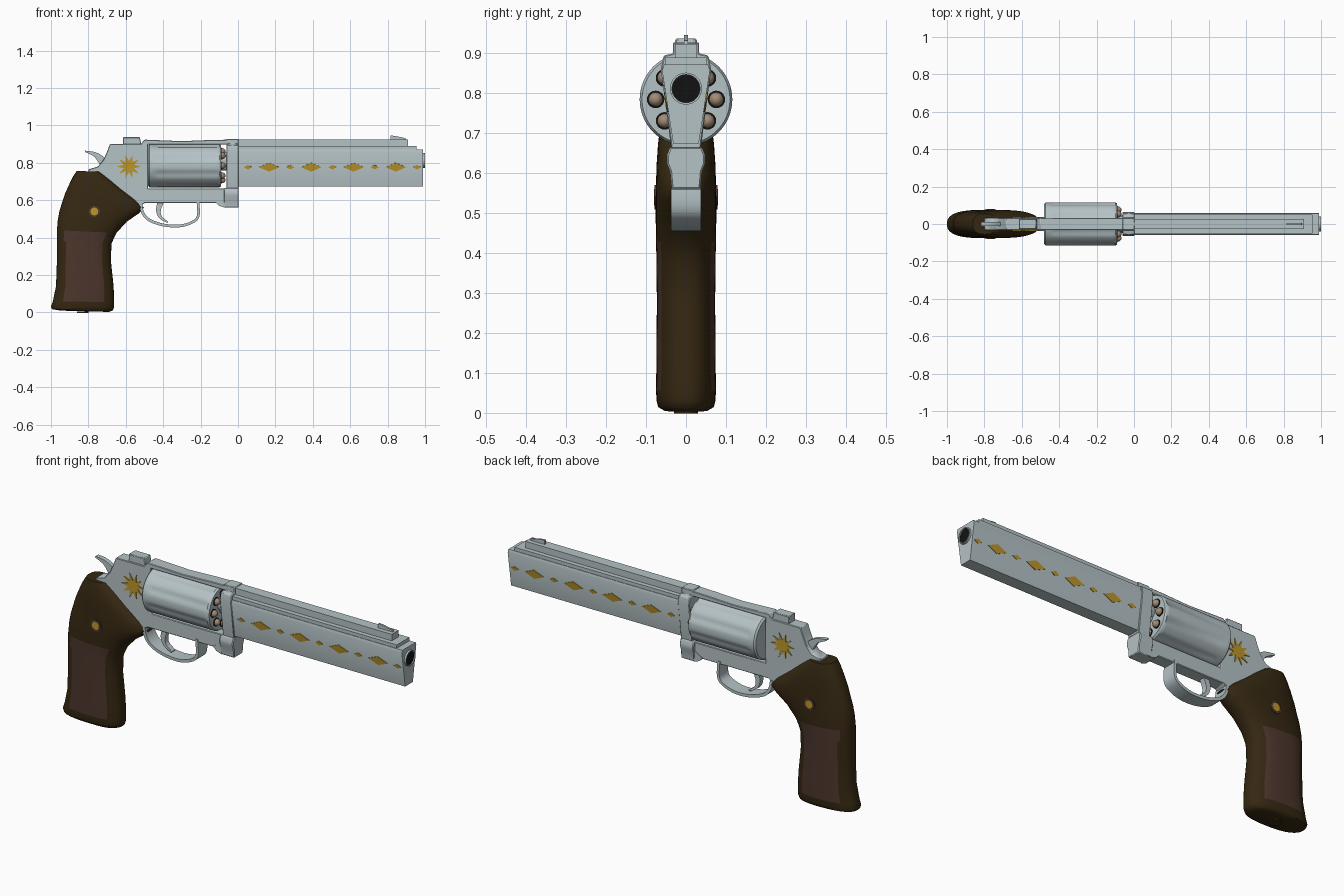
import bpy, bmesh
from math import sin, cos, pi, atan2, radians
from mathutils import Vector, Matrix

if "Cube" in bpy.data.objects:
    bpy.data.objects.remove(bpy.data.objects["Cube"], do_unlink=True)


def material(name, r, g, b):
    m = bpy.data.materials.new(name)
    m.use_nodes = True
    m.diffuse_color = (r, g, b, 1)
    bsdf = m.node_tree.nodes["Principled BSDF"]
    bsdf.inputs["Base Color"].default_value = (r, g, b, 1)
    bsdf.inputs["Roughness"].default_value = 0.6
    return m


STEEL = material("steel", 0.46, 0.54, 0.56)
GOLD = material("gold", 0.5, 0.3, 0.025)
WOOD = material("dark_wood", 0.036, 0.021, 0.006)
PANEL = material("panel_wood", 0.072, 0.036, 0.025)
COPPER = material("bullet_copper", 0.36, 0.26, 0.18)
BLACK = material("bore_black", 0.006, 0.006, 0.006)


def finish(name, bm, *mats, bevel=0, angle=35):
    bmesh.ops.recalc_face_normals(bm, faces=bm.faces)
    mesh = bpy.data.meshes.new(name)
    bm.to_mesh(mesh)
    bm.free()
    for m in mats:
        mesh.materials.append(m)
    ob = bpy.data.objects.new(name, mesh)
    bpy.context.collection.objects.link(ob)
    bpy.ops.object.select_all(action="DESELECT")
    ob.select_set(True)
    bpy.context.view_layer.objects.active = ob
    bpy.ops.object.shade_smooth_by_angle(angle=radians(angle))
    if bevel:
        mod = ob.modifiers.new("edge_bevel", "BEVEL")
        mod.width, mod.segments, mod.limit_method = bevel, 1, "ANGLE"
    return ob


def loft(name, rings, *mats, **kw):
    """Skin closed rings of points and cap both ends."""
    bm = bmesh.new()
    rows = [[bm.verts.new(p) for p in ring] for ring in rings]
    n = len(rows[0])
    for a, b in zip(rows, rows[1:]):
        for i in range(n):
            j = (i + 1) % n
            bm.faces.new((a[i], a[j], b[j], b[i]))
    bm.faces.new(rows[0])
    bm.faces.new(rows[-1])
    return finish(name, bm, *mats, **kw)


def side_prism(name, pts, half, mat=STEEL, mid=0, **kw):
    """Side outline (x, z) extruded across y."""
    return loft(name, [[(x, y, z) for x, z in pts] for y in (mid - half, mid + half)], mat, **kw)


def long_prism(name, half_pts, x0, x1, mat=STEEL, **kw):
    """Half section (y, z), mirrored and extruded along x."""
    pts = half_pts + [(-y, z) for y, z in reversed(half_pts)]
    return loft(name, [[(x, y, z) for y, z in pts] for x in (x0, x1)], mat, **kw)


def lathe(name, profile, cy, cz, mat, seg=32, shape=lambda a, i: 0):
    """Profile (x, radius) turned around an axis along x."""
    rings = []
    for i, (x, r) in enumerate(profile):
        angles = [2 * pi * k / seg for k in range(seg)]
        rings.append([(x, cy + (r - shape(a, i)) * cos(a), cz + (r - shape(a, i)) * sin(a)) for a in angles])
    return loft(name, rings, mat)


def smooth_path(pts, steps=5):
    p = [Vector(q) for q in [pts[0]] + pts + [pts[-1]]]
    out = []
    for a, b, c, d in zip(p, p[1:], p[2:], p[3:]):
        for s in range(steps):
            t = s / steps
            out.append(0.5 * (2 * b + (c - a) * t + (2 * a - 5 * b + 4 * c - d) * t**2 + (3 * b - a - 3 * c + d) * t**3))
    return out + [p[-1]]


def band(name, pts, half, t0, t1):
    """Curved strip whose thickness runs from t0 to t1."""
    path = smooth_path(pts)
    one, two = [], []
    for i, p in enumerate(path):
        d = (path[min(i + 1, len(path) - 1)] - path[max(i - 1, 0)]).normalized()
        t = (t0 + (t1 - t0) * i / (len(path) - 1)) / 2
        one.append(p + Vector((-d.y, d.x)) * t)
        two.append(p - Vector((-d.y, d.x)) * t)
    return side_prism(name, one + two[::-1], half)


# Barrel, its stepped top and the front sight
long_prism("barrel", [(0.032, 0.674), (0.06, 0.858), (0.055, 0.872)], -0.02, 0.99)
long_prism("barrel_top", [(0.052, 0.86), (0.052, 0.89)], -0.02, 0.955)
long_prism("barrel_rib", [(0.028, 0.88), (0.028, 0.924)], -0.02, 0.91)
side_prism("front_sight", [(0.815, 0.92), (0.815, 0.946), (0.84, 0.944), (0.895, 0.932), (0.9, 0.92)], 0.005)
lathe("muzzle_ring", [(0.97, 0.04), (1, 0.04), (1, 0.035), (0.991, 0.035)], 0, 0.812, STEEL)
lathe("bore", [(0.98, 0.035), (0.994, 0.035)], 0, 0.812, BLACK)

# Frame: one C-shaped outline around the cylinder window
HALF = 0.033
side_prism("frame", [
    (0, 0.925), (-0.15, 0.922), (-0.3, 0.916), (-0.5, 0.924), (-0.52, 0.9), (-0.685, 0.9),
    (-0.7, 0.86), (-0.72, 0.815), (-0.75, 0.78), (-0.8, 0.765), (-0.8, 0.72), (-0.54, 0.555),
    (-0.5, 0.585), (0, 0.585), (0, 0.662), (-0.482, 0.662), (-0.482, 0.898), (0, 0.898)], HALF, bevel=0.003)
long_prism("frame_front", [(0.037, 0.662), (0.063, 0.86), (0.056, 0.895), (0.033, 0.9), (0.033, 0.928)],
           -0.062, 0.004, bevel=0.003)
long_prism("frame_lug", [(0.036, 0.56), (0.04, 0.605), (0.048, 0.625), (0.048, 0.645), (0.04, 0.666)],
           -0.075, 0.004, bevel=0.004)
side_prism("lug_fillet", [(-0.07, 0.56), (-0.1, 0.57), (-0.12, 0.59), (-0.07, 0.62)], 0.036)
side_prism("rear_sight", [(-0.615, 0.89), (-0.615, 0.937), (-0.525, 0.937), (-0.515, 0.89)], 0.027, bevel=0.003)
lathe("barrel_shank", [(-0.09, 0.04), (-0.05, 0.045)], 0, 0.812, STEEL)

# Fluted cylinder with eight loaded chambers
AXIS = 0.785


def flute(a, i):
    return 0.007 * max(0, -cos(8 * a)) if i in (3, 4) else 0


lathe("cylinder", [(-0.48, 0.108), (-0.472, 0.116), (-0.45, 0.116), (-0.425, 0.116), (-0.115, 0.116),
                   (-0.1, 0.116), (-0.09, 0.11)], 0, AXIS, STEEL, 64, flute)
lathe("cylinder_pin", [(-0.5, 0.025), (-0.05, 0.025)], 0, AXIS, STEEL)
for k in range(8):
    y, z = 0.076 * cos(k * pi / 4), AXIS + 0.076 * sin(k * pi / 4)
    lathe("chamber", [(-0.1, 0.022), (-0.087, 0.022)], y, z, BLACK, 20)
    lathe("bullet", [(-0.1, 0.018), (-0.083, 0.018), (-0.075, 0.015), (-0.069, 0.009), (-0.067, 0.003)],
          y, z, COPPER, 16)

# Hammer, trigger and guard
band("hammer", [(-0.7, 0.775), (-0.73, 0.815), (-0.765, 0.845), (-0.818, 0.862)], 0.012, 0.06, 0.006)
band("trigger", [(-0.41, 0.6), (-0.425, 0.55), (-0.415, 0.51), (-0.375, 0.482)], 0.014, 0.035, 0.008)
band("trigger_guard", [(-0.215, 0.6), (-0.212, 0.52), (-0.24, 0.485), (-0.31, 0.463), (-0.4, 0.468),
                       (-0.475, 0.495), (-0.51, 0.535), (-0.52, 0.58)], 0.037, 0.014, 0.016)

# Grip: rounded sections given as back x, back z, front x, front z, half width
sections = [
    (-0.95, 0.01, -0.69, 0.003, 0.055), (-0.995, 0.018, -0.668, 0.012, 0.07), (-1, 0.032, -0.662, 0.03, 0.074),
    (-0.99, 0.06, -0.662, 0.055, 0.075), (-0.973, 0.14, -0.665, 0.14, 0.074), (-0.968, 0.28, -0.68, 0.28, 0.073),
    (-0.968, 0.38, -0.676, 0.37, 0.074), (-0.968, 0.44, -0.65, 0.425, 0.075), (-0.964, 0.49, -0.595, 0.485, 0.076),
    (-0.955, 0.54, -0.53, 0.53, 0.076), (-0.943, 0.58, -0.502, 0.56, 0.075), (-0.925, 0.635, -0.54, 0.6, 0.074),
    (-0.9, 0.69, -0.62, 0.66, 0.07), (-0.88, 0.73, -0.68, 0.71, 0.064), (-0.862, 0.757, -0.735, 0.752, 0.055)]
SEG = 48


def power(v, e=0.8):
    return abs(v) ** e * (1 if v > 0 else -1)


rings = []
for bx, bz, fx, fz, w in sections:
    ring = []
    for k in range(SEG):
        a = 2 * pi * k / SEG
        t = (1 + power(cos(a))) / 2
        ring.append((bx + (fx - bx) * t, w * power(sin(a)), bz + (fz - bz) * t))
    rings.append(ring)
grip = loft("grip", rings, WOOD, PANEL, angle=50)
# Lighter side panels on the flat lower flanks
for f in grip.data.polygons:
    c = f.center
    if 0.055 < c.z < 0.435 and abs(f.normal.y) > 0.5 and -0.925 < c.x < -0.72:
        f.material_index = 1
lathe("grip_screw", [(0, 0.03), (0.006, 0.03)], 0, 0, WOOD).matrix_world = (
    Matrix.Translation((-0.83, 0, 0.001)) @ Matrix.Rotation(pi / 2, 4, "Y") @ Matrix.Translation((-0.003, 0, 0)))


def star(x, z, points, outer, inner):
    n = 2 * points
    return [(x + r * cos(pi * k / points), z + r * sin(pi * k / points))
            for k, r in ((k, inner if k % 2 else outer) for k in range(n))]


# Gold inlays and grip medallions on both sides
DIAMOND_Z = 0.777
SLANT = atan2(0.028, 0.184)
for s in (-1, 1):
    side_prism("star_inlay", star(-0.583, 0.78, 10, 0.066, 0.03), 0.004, GOLD, s * HALF)
    side_prism("medallion_rim", star(-0.768, 0.54, 16, 0.031, 0.031), 0.004, PANEL, s * 0.0745)
    side_prism("medallion", star(-0.768, 0.54, 12, 0.021, 0.021), 0.004, GOLD, s * 0.0765)
    for k in range(9):
        rx, rz = (0.055, 0.024) if k % 2 else (0.022, 0.012)
        ob = side_prism("diamond_inlay", [(-rx, 0), (0, -rz), (rx, 0), (0, rz)], 0.003, GOLD)
        ob.location = (0.053 + 0.113 * k, s * 0.0477, DIAMOND_Z)
        ob.rotation_euler.x = -s * SLANT
